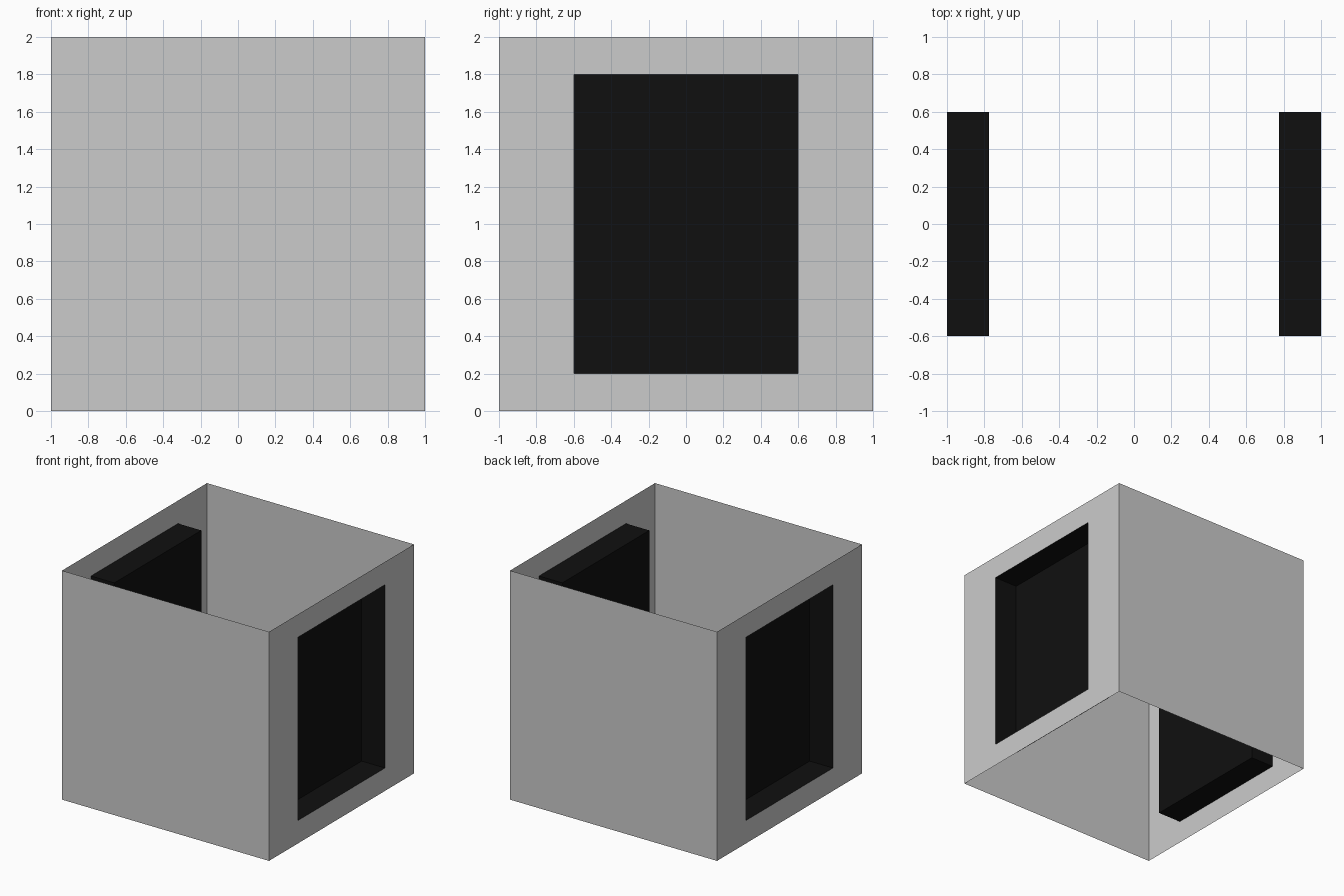
import bpy, bmesh
from mathutils import Matrix, Vector

if "Cube" in bpy.data.objects:
    bpy.data.objects.remove(bpy.data.objects["Cube"])

HALF_Y, Z0, Z1, DEPTH = 0.6, 0.2, 1.8, 0.225


def make_object(name, bm, mat=None):
    mesh = bpy.data.meshes.new(name)
    bm.to_mesh(mesh)
    bm.free()
    obj = bpy.data.objects.new(name, mesh)
    bpy.context.collection.objects.link(obj)
    if mat:
        mesh.materials.append(mat)
    return obj


def box(bm, center, size):
    m = Matrix.Translation(center) @ Matrix.Diagonal((*size, 1))
    bmesh.ops.create_cube(bm, size=1, matrix=m)


black = bpy.data.materials.new("black")
black.diffuse_color = (0.005, 0.005, 0.005, 1)
black.use_nodes = True
black.node_tree.nodes["Principled BSDF"].inputs["Base Color"].default_value = black.diffuse_color

# Thin square shell, open at top and bottom, with a window in each side wall
bm = bmesh.new()
box(bm, (0, 0, 1), (2, 2, 2))
bm.normal_update()
bmesh.ops.delete(bm, geom=[f for f in bm.faces if abs(f.normal.z) > 0.9],
                 context='FACES_ONLY')
sides = [f for f in bm.faces if abs(f.normal.x) > 0.9]
bmesh.ops.inset_individual(bm, faces=sides, thickness=0.2)
for f in sides:
    for v in f.verts:
        v.co.y = HALF_Y if v.co.y > 0 else -HALF_Y
        v.co.z = Z1 if v.co.z > 1 else Z0
bmesh.ops.delete(bm, geom=sides, context='FACES_ONLY')
make_object("wall_shell", bm)

# Black recessed trays behind the windows, open towards the outside
for name, s in (("right_recess", 1), ("left_recess", -1)):
    bm = bmesh.new()
    box(bm, (s * (1 - DEPTH / 2), 0, (Z0 + Z1) / 2),
        (DEPTH, 2 * HALF_Y, Z1 - Z0))
    bm.normal_update()
    bmesh.ops.delete(bm, geom=[f for f in bm.faces
                               if f.normal.dot(Vector((s, 0, 0))) > 0.9],
                     context='FACES_ONLY')
    bmesh.ops.reverse_faces(bm, faces=bm.faces[:])
    make_object(name, bm, black)
